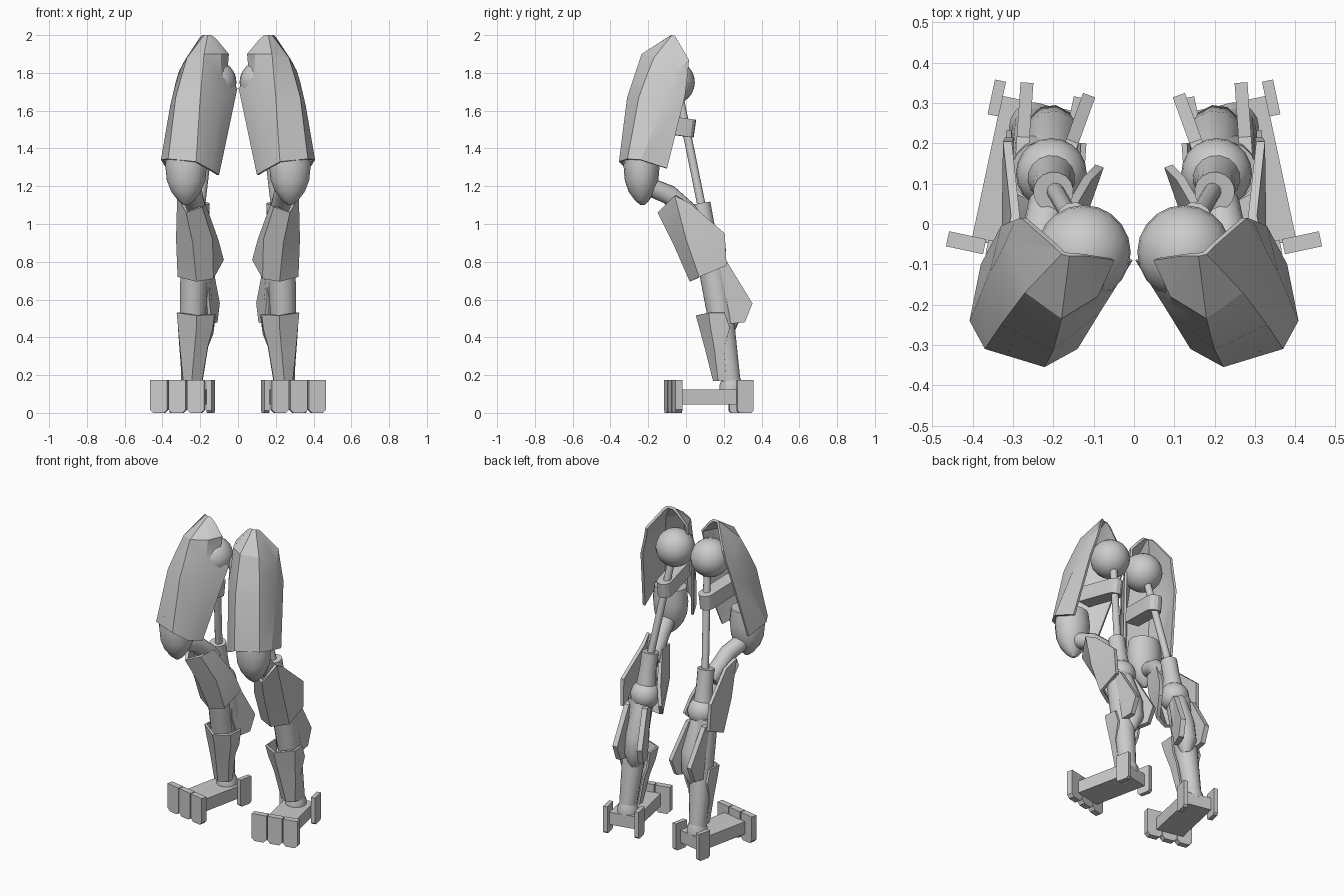
import bpy, bmesh, math
from mathutils import Matrix, Vector

cube = bpy.data.objects.get("Cube")
if cube:
    bpy.data.objects.remove(cube, do_unlink=True)

GREY = (0.6, 0.6, 0.6, 1.0)
mat = bpy.data.materials.new("light_grey_metal")
mat.use_nodes = True
mat.diffuse_color = GREY
bsdf = mat.node_tree.nodes["Principled BSDF"]
bsdf.inputs["Base Color"].default_value = GREY
bsdf.inputs["Roughness"].default_value = 0.6


def finish(name, bm, thickness=0, angle=32):
    """Make the mirrored pair of a part from its left half."""
    me = bpy.data.meshes.new(name)
    bm.to_mesh(me)
    bm.free()
    ob = bpy.data.objects.new(name, me)
    bpy.context.collection.objects.link(ob)
    me.materials.append(mat)
    bpy.ops.object.select_all(action='DESELECT')
    ob.select_set(True)
    bpy.context.view_layer.objects.active = ob
    if thickness:
        sol = ob.modifiers.new("thickness", 'SOLIDIFY')
        sol.thickness = thickness
        sol.offset = -1
        bpy.ops.object.modifier_apply(modifier=sol.name)
    mir = ob.modifiers.new("other_leg", 'MIRROR')
    mir.use_mirror_merge = False
    bpy.ops.object.modifier_apply(modifier=mir.name)
    bpy.ops.object.shade_smooth_by_angle(angle=math.radians(angle))
    return ob


def shell(name, rows, thickness, angle=32):
    """Open armour: each row runs outer back, round the front, to inner back."""
    bm = bmesh.new()
    g = [[bm.verts.new(p) for p in row] for row in rows]
    for a, b in zip(g, g[1:]):
        for i in range(len(a) - 1):
            bm.faces.new((a[i], a[i + 1], b[i + 1], b[i]))
    return finish(name, bm, thickness, angle)


def tube(name, path, sides=16, squash=1.0):
    """Capped round body through (x, y, z, radius) stations."""
    bm = bmesh.new()
    pts = [Vector(p[:3]) for p in path]
    q = (pts[-1] - pts[0]).to_track_quat('Z', 'Y')
    rings = []
    for c, p in zip(pts, path):
        ring = []
        for i in range(sides):
            t = 2 * math.pi * i / sides
            v = q @ Vector((math.cos(t), math.sin(t), 0)) * p[3]
            v.y *= squash
            ring.append(bm.verts.new(c + v))
        rings.append(ring)
    for a, b in zip(rings, rings[1:]):
        for i in range(sides):
            j = (i + 1) % sides
            bm.faces.new((a[i], a[j], b[j], b[i]))
    bm.faces.new(rings[0][::-1])
    bm.faces.new(rings[-1])
    bmesh.ops.recalc_face_normals(bm, faces=bm.faces)
    return finish(name, bm, angle=40)


def ball(name, centre, r):
    bm = bmesh.new()
    bmesh.ops.create_uvsphere(bm, u_segments=20, v_segments=12, radius=r,
                              matrix=Matrix.Translation(centre))
    return finish(name, bm, angle=45)


def prism(name, profile, axis, depth, m):
    """Profile extruded by depth, centred, along local x, y or z."""
    bm = bmesh.new()
    ends = []
    for s in (-depth / 2, depth / 2):
        ring = []
        for a, b in profile:
            co = {'x': (s, a, b), 'y': (a, s, b), 'z': (a, b, s)}[axis]
            ring.append(bm.verts.new(m @ Vector(co)))
        ends.append(ring)
    n = len(profile)
    for i in range(n):
        j = (i + 1) % n
        bm.faces.new((ends[0][i], ends[0][j], ends[1][j], ends[1][i]))
    bm.faces.new(ends[0][::-1])
    bm.faces.new(ends[1])
    bmesh.ops.recalc_face_normals(bm, faces=bm.faces)
    return finish(name, bm, angle=20)


def place(x, y, z, turn=0, tilt=0):
    return (Matrix.Translation((x, y, z)) @ Matrix.Rotation(math.radians(turn), 4, 'Z')
            @ Matrix.Rotation(math.radians(tilt), 4, 'X'))


# Thigh: open-backed armour, hip ball and knee dome
shell("thigh_armor", [
    [(.20, -.055, 1.99), (.19, -.065, 2.0), (.18, -.075, 2.0), (.16, -.08, 2.0), (.14, -.08, 2.0), (.115, -.08, 1.98)],
    [(.28, .015, 1.87), (.312, -.05, 1.81), (.27, -.17, 1.88), (.18, -.235, 1.90), (.09, -.18, 1.90), (.048, -.09, 1.90)],
    [(.295, .01, 1.80), (.33, -.07, 1.75), (.30, -.21, 1.78), (.19, -.275, 1.78), (.09, -.20, 1.78), (.06, -.11, 1.77)],
    [(.33, -.005, 1.68), (.358, -.12, 1.63), (.33, -.25, 1.67), (.20, -.312, 1.67), (.085, -.22, 1.69), (.003, -.09, 1.72)],
    [(.38, -.10, 1.295), (.408, -.24, 1.34), (.37, -.31, 1.345), (.222, -.355, 1.33), (.14, -.31, 1.285), (.10, -.22, 1.26)],
], .015, 28)
ball("hip_ball", (.125, -.07, 1.75), .117)
tube("knee_dome", [(.275, -.235, 1.40, .10), (.275, -.235, 1.31, .11), (.275, -.235, 1.23, .102),
                   (.275, -.235, 1.17, .078), (.275, -.232, 1.125, .043), (.275, -.23, 1.10, .012)], 16, .87)
tube("knee_joint", [(.27, -.20, 1.20, .05), (.24, -.09, 1.155, .052), (.21, .05, 1.03, .052)])

# Piston behind the thigh, with its bracket and socket
tube("piston_rod", [(.125, -.04, 1.70, .022), (.20, .09, 1.06, .022)], 12)
arc = [(.045 * math.cos(t), .045 * math.sin(t)) for t in [math.pi * i / 6 for i in range(7)]]
prism("piston_bracket", arc + [(-.045, -.24), (.045, -.24)], 'z', .095, place(.15, .003, 1.51, 8, -8))
tube("piston_socket", [(.20, .08, 1.11, .05), (.203, .10, 1.0, .05), (.205, .115, .90, .06)])

# Upper shin: open-backed guard round the lower joint
shell("upper_shin_guard", [
    [(.305, .02, 1.11), (.322, -.06, 1.15), (.275, -.15, 1.06), (.19, -.11, 1.09), (.17, .0, 1.10)],
    [(.325, .205, .95), (.328, .0, .92), (.24, -.07, .90), (.135, -.03, .92), (.105, .11, .92)],
    [(.32, .215, .78), (.32, .07, .72), (.22, .02, .695), (.13, .05, .71), (.075, .14, .81)],
], .022)
ball("lower_joint", (.205, .125, .85), .088)

# Lower leg shaft, calf and fins
tube("lower_leg", [(.23, .13, .82, .075), (.24, .185, .5, .07), (.25, .238, .16, .052)])
tube("calf", [(.205, .15, .82, .055), (.20, .215, .62, .068), (.205, .235, .5, .062), (.215, .225, .42, .03)], 10)
fin = [(-.02, .81), (.03, .80), (.165, .58), (.125, .48), (.03, .47), (-.02, .60)]
prism("outer_calf_fin", fin, 'x', .032, place(.277, .186, 0, 4))
prism("inner_calf_fin", [(y * .9, z) for y, z in fin], 'x', .032, place(.162, .18, 0, 20))
shell("lower_shin_guard", [
    [(.318, .205, .53), (.325, .12, .53), (.22, .052, .515), (.125, .10, .52), (.118, .20, .52)],
    [(.318, .232, .45), (.317, .13, .45), (.22, .07, .45), (.135, .12, .44), (.13, .20, .42)],
    [(.31, .20, .34), (.307, .15, .34), (.23, .10, .34), (.16, .14, .35), (.158, .20, .35)],
    [(.297, .215, .17), (.29, .17, .17), (.245, .143, .17), (.19, .17, .17), (.187, .21, .17)],
], .014)

# Foot: turned-out sole with three toe plates and two heel plates
foot = place(.245, .28, 0, 12)
tube("ankle", [(.248, .24, .11, .062), (.248, .24, .15, .062), (.25, .24, .19, .045)])
prism("sole", [(-.088, .02), (.088, .02), (.088, -.345), (-.088, -.345)], 'z', .08,
      foot @ Matrix.Translation((0, 0, .085)))


def plate(w, c):
    return [(-w, .175), (-w, c), (-w + c, .0), (w - c, .0), (w, c), (w, .175)]


for label, x in (("inner", -.1), ("middle", 0), ("outer", .1)):
    prism(label + "_toe", plate(.047, .018), 'y', .038, foot @ Matrix.Translation((x, -.355, 0)))
for label, x in (("inner", -.1), ("outer", .1)):
    prism(label + "_heel_plate", plate(.044, .012), 'x', .028, foot @ Matrix.Translation((x, .012, 0)))
